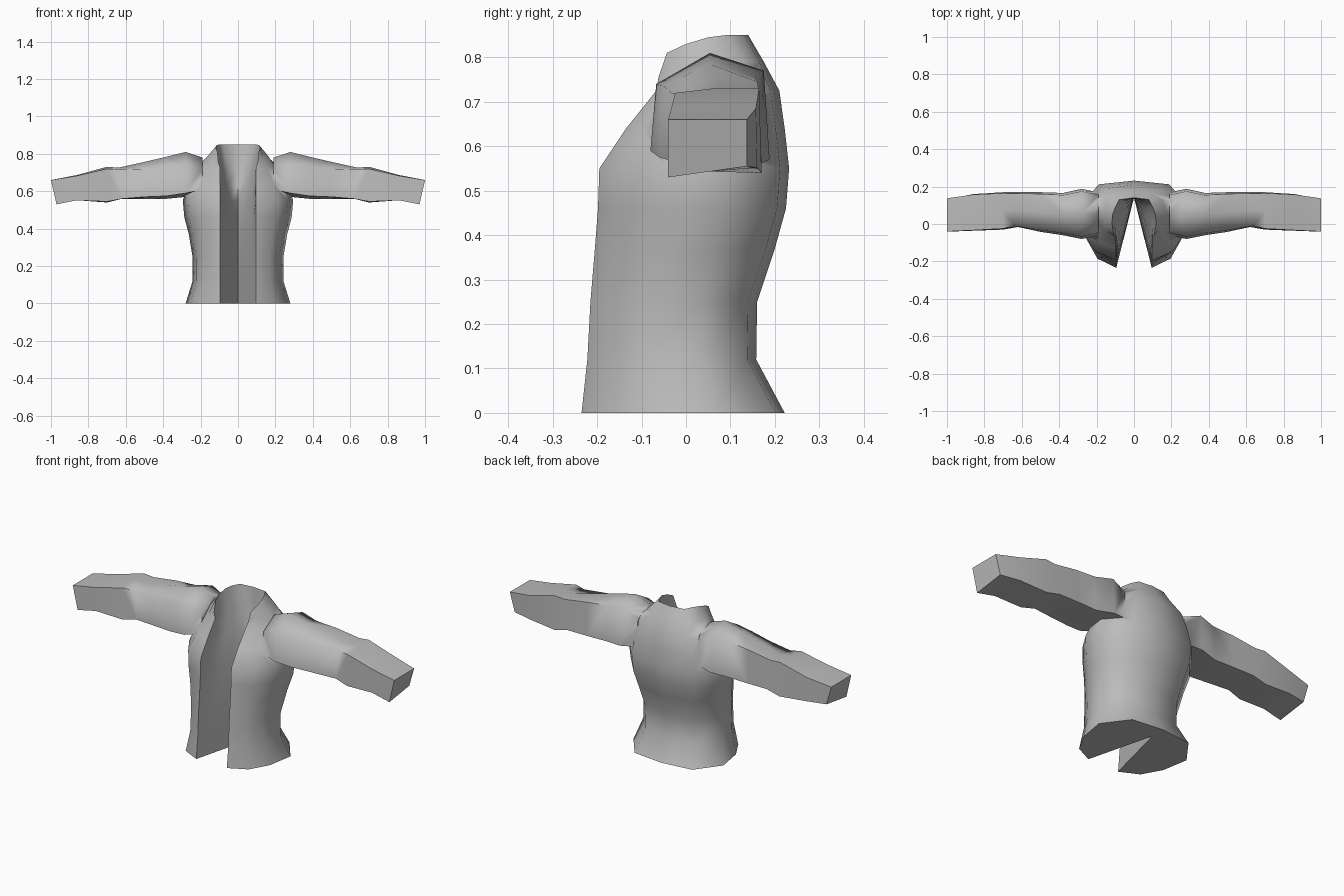
import bpy, bmesh, math
from mathutils import Vector

if "Cube" in bpy.data.objects:
    bpy.data.objects.remove(bpy.data.objects["Cube"])

grey = bpy.data.materials.new("cloth_grey")
grey.diffuse_color = (0.5, 0.5, 0.5, 1)
grey.use_nodes = True
grey.node_tree.nodes["Principled BSDF"].inputs["Base Color"].default_value = grey.diffuse_color


def loft(name, rings):
    """Closed solid through rings of equal point count, capped at both ends."""
    bm = bmesh.new()
    vr = [[bm.verts.new(p) for p in r] for r in rings]
    n = len(rings[0])
    for a, b in zip(vr, vr[1:]):
        for i in range(n):
            j = (i + 1) % n
            bm.faces.new((a[i], a[j], b[j], b[i]))
    bm.faces.new(vr[0])
    if name != "jacket":
        bm.faces.new(vr[-1])
    bmesh.ops.remove_doubles(bm, verts=bm.verts, dist=0.0005)
    bmesh.ops.recalc_face_normals(bm, faces=bm.faces)
    me = bpy.data.meshes.new(name)
    bm.to_mesh(me)
    bm.free()
    me.materials.append(grey)
    ob = bpy.data.objects.new(name, me)
    bpy.context.collection.objects.link(ob)
    return ob


def outer_half(z, yf, yb, w):
    """Right half of a body section, from front edge to back centre."""
    d = yb - yf
    return [Vector(p) for p in (
        (0.095, yf, z), (0.70 * w, yf + 0.11 * d, z), (0.91 * w, yf + 0.34 * d, z),
        (w, yf + 0.66 * d, z), (0.64 * w, yb - 0.02, z), (0, yb, z))]


# Body sections: height, front y, back y, half width
halves = [outer_half(*s) for s in (
    (0, -0.235, 0.222, 0.28), (0.12, -0.222, 0.158, 0.243), (0.25, -0.215, 0.16, 0.243),
    (0.37, -0.205, 0.20, 0.263), (0.46, -0.198, 0.225, 0.287), (0.55, -0.195, 0.232, 0.295),
    (0.64, -0.135, 0.222, 0.27), (0.725, -0.067, 0.21, 0.225))]
# Collar base and collar rim
halves.append([Vector(p) for p in (
    (0.105, -0.062, 0.755), (0.135, -0.03, 0.78), (0.16, 0.04, 0.79),
    (0.15, 0.13, 0.79), (0.09, 0.165, 0.79), (0, 0.175, 0.79))])
rim = [Vector(p) for p in (
    (0.11, -0.043, 0.81), (0.118, 0.0, 0.83), (0.115, 0.05, 0.845),
    (0.10, 0.09, 0.85), (0.08, 0.13, 0.85), (0, 0.14, 0.85))]
halves.append(rim)

# Front opening: a wedge at the hem that widens into the collar rim
rings = []
for half in halves:
    f = (half[5].z / 0.85) ** 3
    inner = []
    for i in range(1, 6):
        v_line = half[0].lerp(Vector((0, 0.14, 0)), i / 5)
        p = v_line.lerp(rim[i], f)
        p.z = half[i].z
        inner.append(p)
    flip = lambda p: Vector((-p.x, p.y, p.z))
    rings.append(half + [flip(p) for p in half[4::-1]]
                 + [flip(p) for p in inner] + inner[3::-1])
jacket = loft("jacket", rings)

# Sleeve sections: top x, bottom x, front y, back y,
# top front z, top middle z, top back z, bottom front z, bottom back z
SLEEVE = (
    (0.19, 0.19, -0.06, 0.17, 0.72, 0.78, 0.74, 0.61, 0.58),
    (0.28, 0.28, -0.08, 0.188, 0.74, 0.81, 0.77, 0.59, 0.57),
    (0.38, 0.38, -0.06, 0.166, 0.735, 0.785, 0.755, 0.575, 0.56),
    (0.50, 0.50, -0.042, 0.17, 0.72, 0.757, 0.745, 0.57, 0.56),
    (0.64, 0.62, -0.016, 0.17, 0.715, 0.726, 0.725, 0.56, 0.56),
    (0.70, 0.70, -0.03, 0.17, 0.72, 0.731, 0.73, 0.545, 0.54),
    (0.86, 0.86, -0.036, 0.16, 0.683, 0.687, 0.685, 0.552, 0.552),
    (1.0, 0.97, -0.04, 0.137, 0.66, 0.66, 0.66, 0.53, 0.555))


def sleeve(name, s):
    out = []
    for xt, xb, yf, yb, tf, tm, tb, bf, bb in SLEEVE:
        ym, lean = (yf + yb) / 2, 0.018 * (1 - xt)
        out.append([(s * xt, yf + lean, tf), (s * xt, ym, tm), (s * xt, yb - lean, tb),
                    (s * xb, yb, bb), (s * xb, ym, (bf + bb) / 2), (s * xb, yf, bf)])
    return loft(name, out)


# Fuse the sleeves into the body
for name, s in (("right_sleeve", 1), ("left_sleeve", -1)):
    arm = sleeve(name, s)
    mod = jacket.modifiers.new(name, 'BOOLEAN')
    mod.operation, mod.solver, mod.object = 'UNION', 'EXACT', arm
    bpy.context.view_layer.objects.active = jacket
    bpy.ops.object.modifier_apply(modifier=name)
    bpy.data.objects.remove(arm)

# Soft cloth shading with crisp hem, cuffs and front edges
bpy.ops.object.select_all(action='DESELECT')
jacket.select_set(True)
bpy.context.view_layer.objects.active = jacket
bpy.ops.object.shade_smooth_by_angle(angle=math.radians(75))
